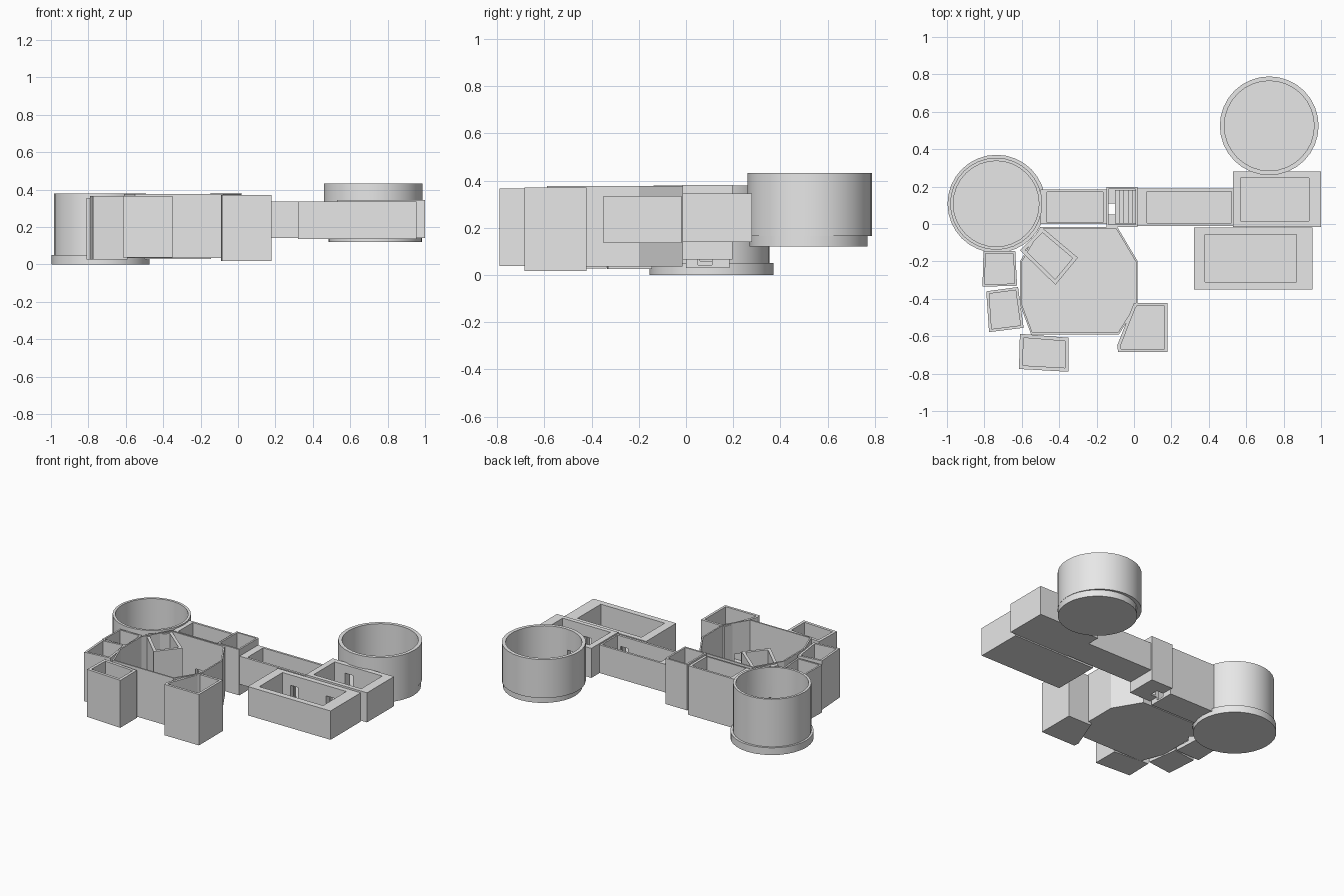
import bpy, bmesh, math
from mathutils import Matrix, Vector

old = bpy.data.objects.get("Cube")
if old:
    bpy.data.objects.remove(old)

GREY = (0.8, 0.8, 0.8, 1)
stone = bpy.data.materials.new("pale grey")
stone.use_nodes = True
stone.diffuse_color = GREY
stone.node_tree.nodes["Principled BSDF"].inputs["Base Color"].default_value = GREY


def finish(bm, name):
    bmesh.ops.recalc_face_normals(bm, faces=bm.faces)
    mesh = bpy.data.meshes.new(name)
    bm.to_mesh(mesh)
    bm.free()
    mesh.materials.append(stone)
    obj = bpy.data.objects.new(name, mesh)
    bpy.context.scene.collection.objects.link(obj)
    return obj


def rect(x0, x1, y0, y1):
    return [(x0, y0), (x1, y0), (x1, y1), (x0, y1)]


def circle(x, y, r, sides=32):
    return [(x + r * math.cos(math.tau * i / sides), y + r * math.sin(math.tau * i / sides))
            for i in range(sides)]


def inset(points, width):
    """Move every edge of a counter-clockwise outline inwards."""
    result = []
    for i, p in enumerate(points):
        p = Vector(p)
        a = (p - Vector(points[i - 1])).normalized()
        b = (Vector(points[(i + 1) % len(points)]) - p).normalized()
        na, nb = Vector((-a.y, a.x)), Vector((-b.y, b.x))
        result.append(tuple(p + (na + nb) * width / (1 + na.dot(nb))))
    return result


def room(name, outer, inner, z0, z1, floor=0.01):
    """Open-topped room with a floor and walls."""
    bm = bmesh.new()
    loops = [[bm.verts.new((x, y, z)) for x, y in pts]
             for pts, z in ((outer, z0), (outer, z1), (inner, z1), (inner, z0 + floor))]
    n = len(outer)
    for low, high in zip(loops, loops[1:]):
        for i in range(n):
            j = (i + 1) % n
            bm.faces.new((low[i], low[j], high[j], high[i]))
    bm.faces.new(loops[0][::-1])
    bm.faces.new(loops[-1])
    return finish(bm, name)


def disc(name, x, y, r, z0, z1):
    bm = bmesh.new()
    bmesh.ops.create_cone(bm, cap_ends=True, segments=32, radius1=r, radius2=r, depth=z1 - z0,
                          matrix=Matrix.Translation((x, y, (z0 + z1) / 2)))
    return finish(bm, name)


def add_box(bm, centre, size, angle=0):
    bmesh.ops.create_cube(bm, size=1, matrix=Matrix.Translation(centre)
                          @ Matrix.Rotation(math.radians(angle), 4, "Z")
                          @ Matrix.Diagonal((*size, 1)))


# Round towers on their base discs
west_base = disc("west_tower_base", -0.735, 0.108, 0.262, 0, 0.05)
east_base = disc("east_tower_base", 0.735, 0.52, 0.25, 0.12, 0.17)
west_tower = room("west_tower", circle(-0.737, 0.108, 0.246), circle(-0.737, 0.108, 0.229), 0.045, 0.38)
east_tower = room("east_tower", circle(0.723, 0.525, 0.264), circle(0.723, 0.525, 0.24), 0.165, 0.432)

# Rectangular passages and rooms
stair_outline = rect(-0.148, 0.02, -0.015, 0.198)
rooms = [
    west_tower, east_tower,
    room("west_corridor", rect(-0.5, -0.145, 0, 0.185), rect(-0.465, -0.165, 0.008, 0.17), 0.03, 0.37),
    room("stair_room", stair_outline, inset(stair_outline, 0.012), 0.065, 0.382),
    room("east_corridor", rect(0.02, 0.53, -0.01, 0.19), rect(0.07, 0.52, 0.006, 0.175), 0.14, 0.335),
    room("east_room", rect(0.53, 1, -0.015, 0.28), rect(0.57, 0.935, 0.015, 0.245), 0.14, 0.345),
    room("front_room", rect(0.32, 0.955, -0.35, -0.02), rect(0.38, 0.87, -0.31, -0.055), 0.135, 0.335),
]

# Hall, its entry booth and the side chambers: name, outline, wall, bottom, top
plans = [
    ("hall", [(-0.09, -0.015), (-0.5, -0.015), (-0.61, -0.2), (-0.61, -0.43),
              (-0.55, -0.59), (-0.08, -0.59), (0.02, -0.43), (0.02, -0.2)], 0.01, 0.035, 0.377),
    ("entry_booth", [(-0.49, -0.02), (-0.61, -0.14), (-0.42, -0.325), (-0.3, -0.18)], 0.02, 0.037, 0.37),
    ("upper_side_chamber", [(-0.805, -0.145), (-0.81, -0.335), (-0.625, -0.33), (-0.635, -0.145)],
     0.012, 0.025, 0.355),
    ("lower_side_chamber", [(-0.79, -0.36), (-0.775, -0.578), (-0.59, -0.555), (-0.62, -0.337)],
     0.015, 0.027, 0.367),
    ("front_left_chamber", [(-0.61, -0.587), (-0.615, -0.775), (-0.35, -0.79), (-0.35, -0.608)],
     0.02, 0.037, 0.366),
    ("front_right_chamber", [(0, -0.422), (-0.09, -0.65), (-0.085, -0.685), (0.18, -0.685), (0.18, -0.422)],
     0.017, 0.017, 0.37),
]
for name, outline, wall, z0, z1 in plans:
    rooms.append(room(name, outline, inset(outline, wall), z0, z1))

# Staircase between the two floor levels
bm = bmesh.new()
for i in range(5):
    top = 0.088 + 0.016 * i
    add_box(bm, (-0.09 + 0.023 * i, 0.092, (0.07 + top) / 2), (0.023, 0.18, top - 0.07))
finish(bm, "stairs")

# Doorways: x, y, direction in degrees, sill height
doors = [
    (-0.28, 0, 90, 0.055), (-0.72, -0.135, 90, 0.06), (-0.55, -0.08, -42, 0.06),
    (-0.355, -0.255, -42, 0.055), (-0.485, 0.09, 0, 0.06), (-0.15, 0.08, 0, 0.043),
    (0.04, 0.09, 0, 0.153), (0.55, 0.09, 0, 0.153), (0.47, -0.03, 90, 0.153),
    (0.745, -0.03, 90, 0.153), (0.68, 0.265, 90, 0.178), (-0.71, -0.345, 90, 0.05),
    (-0.615, -0.25, 0, 0.05), (-0.6, -0.43, 0, 0.05), (-0.48, -0.6, 90, 0.05),
    (-0.035, -0.52, -30, 0.05),
]
bm = bmesh.new()
for x, y, angle, sill in doors:
    add_box(bm, (x, y, sill + 0.055), (0.11, 0.06, 0.11), angle)
cutter = finish(bm, "doorway_cutter")
cutter.hide_render = True
for obj in rooms:
    cut = obj.modifiers.new("doorways", "BOOLEAN")
    cut.operation = "DIFFERENCE"
    cut.solver = "EXACT"
    cut.object = cutter
graph = bpy.context.evaluated_depsgraph_get()
for obj, mesh in [(o, bpy.data.meshes.new_from_object(o.evaluated_get(graph))) for o in rooms]:
    obj.modifiers.clear()
    obj.data = mesh
bpy.data.objects.remove(cutter)

# Smooth curved tower walls
bpy.ops.object.select_all(action="DESELECT")
for obj in (west_base, east_base, west_tower, east_tower):
    obj.select_set(True)
bpy.context.view_layer.objects.active = west_tower
bpy.ops.object.shade_smooth_by_angle(angle=math.radians(30))
